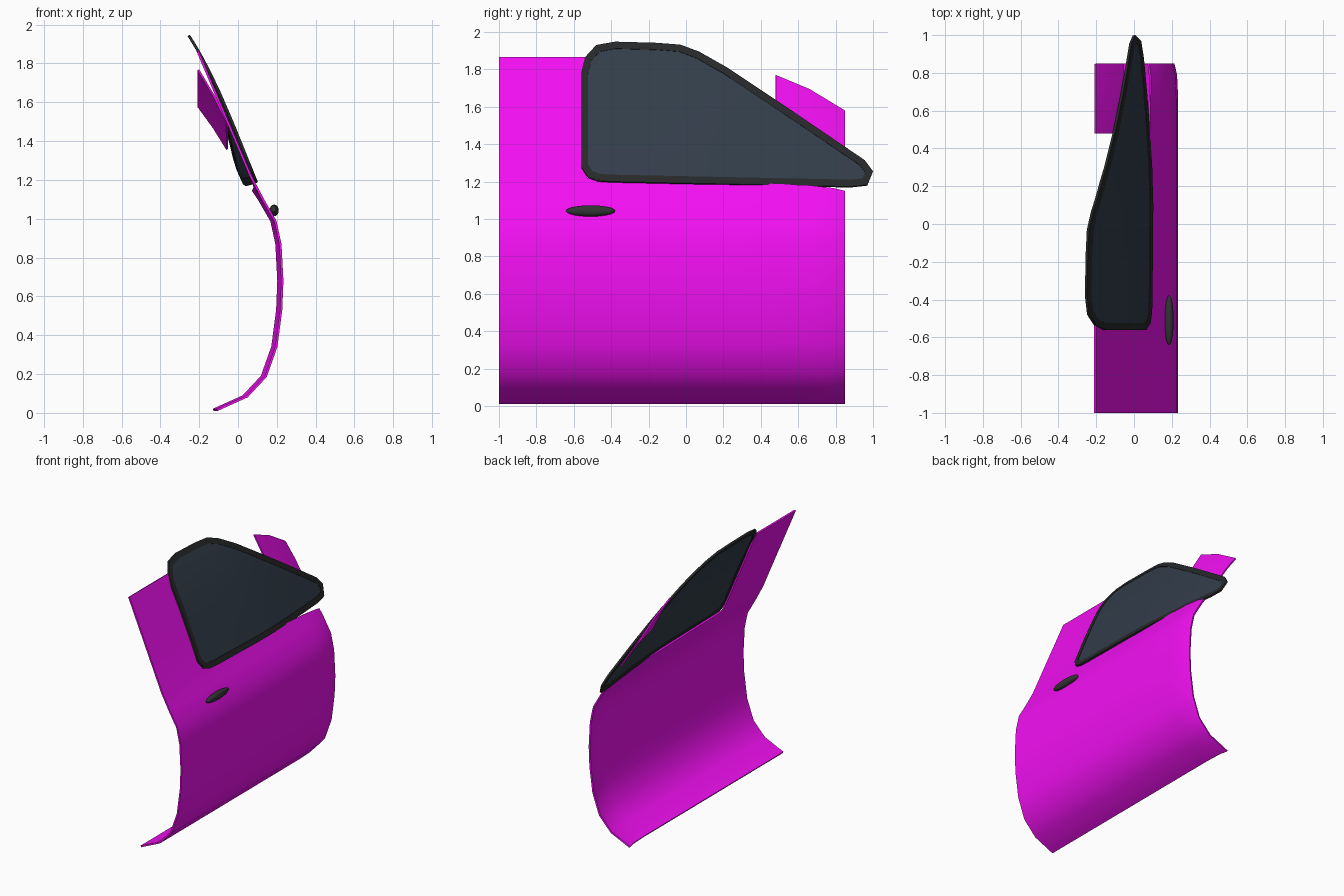
import bpy, bmesh

if "Cube" in bpy.data.objects:
    bpy.data.objects.remove(bpy.data.objects["Cube"])

def material(name, col):
    m = bpy.data.materials.new(name)
    m.diffuse_color = (*col, 1)
    m.use_nodes = True
    m.node_tree.nodes["Principled BSDF"].inputs["Base Color"].default_value = m.diffuse_color
    return m

PAINT = material("paint", (0.9, 0.005, 0.9))
TRIM = material("trim", (0.02, 0.021, 0.022))
GLASS = material("glass", (0.032, 0.047, 0.068))
GREY = material("dark_grey", (0.032, 0.034, 0.033))

def finish(bm, name, mat, thick=0, angle=0.7):
    me = bpy.data.meshes.new(name)
    bm.to_mesh(me)
    bm.free()
    ob = bpy.data.objects.new(name, me)
    bpy.context.collection.objects.link(ob)
    me.materials.append(mat)
    bpy.ops.object.select_all(action='DESELECT')
    ob.select_set(True)
    bpy.context.view_layer.objects.active = ob
    if thick:
        mod = ob.modifiers.new("thickness", 'SOLIDIFY')
        mod.thickness = thick
        mod.offset = -1
        bpy.ops.object.modifier_apply(modifier=mod.name)
    bpy.ops.object.shade_smooth_by_angle(angle=angle)
    return ob

def patch(bm, rows):
    """Quad sheet from rows of points (bottom to top)."""
    vs = [[bm.verts.new(p) for p in r] for r in rows]
    for a, b in zip(vs, vs[1:]):
        for i in range(len(a) - 1):
            bm.faces.new((a[i], a[i + 1], b[i + 1], b[i]))

# Door panel: curved sheet, front edge rolled inward
profile = [(-0.105, 0.01), (0.05, 0.08), (0.148, 0.185), (0.203, 0.34), (0.228, 0.53),
           (0.234, 0.68), (0.224, 0.87), (0.198, 0.99), (0.135, 1.1)]
columns = [(-1, 0), (-0.9, 0), (-0.53, 0), (0.3, 0), (0.66, 0), (0.79, -0.006), (0.85, -0.02)]
sill = [1.22, 1.22, 1.22, 1.195, 1.18, 1.165, 1.15]
rows = [[(x + dx, y, z) for y, dx in columns] for x, z in profile]
rows.append([(0.08 - 0.43 * (z - 1.2) + dx, y, z) for (y, dx), z in zip(columns, sill)])
bm = bmesh.new()
patch(bm, rows)
# rear pillar beside the window
patch(bm, [[(0.08 - 0.424 * (z - 1.2), y, z) for y, _ in columns[:3]] for z in (1.22, 1.54, 1.865)])
bmesh.ops.remove_doubles(bm, verts=bm.verts, dist=0.004)
finish(bm, "door_panel", PAINT, 0.012)

# Front pillar: short tapered sheet behind the window
top = [(0.48, 1.77), (0.66, 1.695), (0.85, 1.58)]
low = [(0.48, 1.5), (0.66, 1.45), (0.85, 1.36)]
bm = bmesh.new()
patch(bm, [[(-0.052, y, z) for y, z in low],
           [(-0.12, y, (z + w) / 2) for (y, z), (_, w) in zip(low, top)],
           [(-0.2, y, z) for y, z in top]])
finish(bm, "front_pillar", PAINT, 0.01)

# Window: flat outline, inset into frame and glass, then curved
outline = [(-0.56, 1.28), (-0.525, 1.225), (-0.47, 1.205), (-0.4, 1.2), (0.88, 1.173), (0.97, 1.183),
           (1.0, 1.255), (0.955, 1.315), (0.55, 1.59), (0.22, 1.81), (0.07, 1.895), (-0.03, 1.932),
           (-0.16, 1.942), (-0.38, 1.948), (-0.48, 1.93), (-0.54, 1.865), (-0.56, 1.78)]

def surface_x(y, z):
    d = z - 1.2
    bend = 0.07 * (max(y - 0.1, 0) / 0.9) ** 1.5
    return 0.095 - 0.4 * d - 0.15 * max(d, 0) ** 4 - bend

def window_part(name, mat, keep_ring, thick, lift):
    bm = bmesh.new()
    bm.faces.new([bm.verts.new((0, y, z)) for y, z in outline])
    bm.normal_update()
    ring = bmesh.ops.inset_region(bm, faces=bm.faces[:], thickness=0.037, use_boundary=True,
                                  use_even_offset=True)["faces"]
    drop = [f for f in bm.faces if (f in ring) != keep_ring]
    bmesh.ops.delete(bm, geom=drop, context='FACES')
    cuts = [((0, y, 0), (0, 1, 0)) for y in (-0.2, 0.1, 0.3, 0.5, 0.7, 0.85)]
    cuts += [((0, 0, z), (0, 0, 1)) for z in (1.35, 1.5, 1.65, 1.75, 1.85)]
    for co, no in cuts:
        bmesh.ops.bisect_plane(bm, geom=bm.verts[:] + bm.edges[:] + bm.faces[:],
                               plane_co=co, plane_no=no, dist=0.0005)
    for v in bm.verts:
        v.co.x = surface_x(v.co.y, v.co.z) + lift
    bm.normal_update()
    finish(bm, name, mat, thick)

window_part("window_frame", TRIM, True, 0.014, 0.003)
window_part("window_glass", GLASS, False, 0.006, 0.0)

# Door handle
bm = bmesh.new()
bmesh.ops.create_uvsphere(bm, u_segments=16, v_segments=10, radius=1)
for v in bm.verts:
    x, y, z = v.co
    v.co = (0.186 + 0.024 * x, -0.51 + 0.132 * z, 1.043 + 0.03 * y)
bmesh.ops.recalc_face_normals(bm, faces=bm.faces)
finish(bm, "door_handle", GREY, 0, 1.0)
